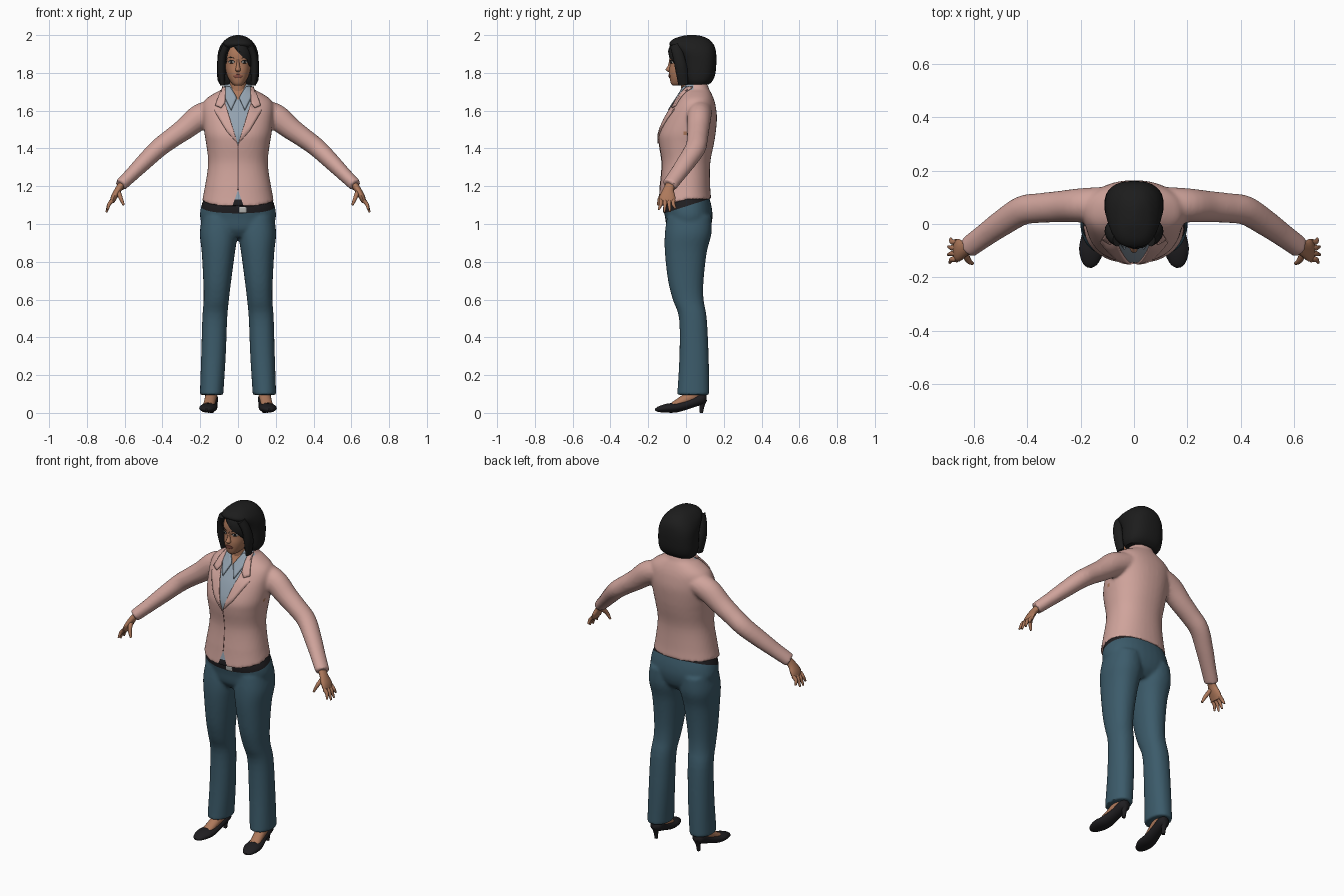
import bpy, bmesh, math
from mathutils import Vector
from mathutils.bvhtree import BVHTree

cube = bpy.data.objects.get("Cube")
if cube:
    bpy.data.objects.remove(cube)


def material(name, r, g, b):
    m = bpy.data.materials.new(name)
    m.use_nodes = True
    m.diffuse_color = (r, g, b, 1)
    node = m.node_tree.nodes["Principled BSDF"]
    node.inputs["Base Color"].default_value = (r, g, b, 1)
    node.inputs["Roughness"].default_value = 0.8
    return m


PINK = material("blazer pink", 0.63, 0.37, 0.33)
TEAL = material("trouser teal", 0.045, 0.105, 0.145)
SKIN = material("skin", 0.42, 0.19, 0.105)
HAIR = material("hair black", 0.012, 0.012, 0.012)
SHIRT = material("shirt grey blue", 0.29, 0.36, 0.43)
BLACK = material("leather black", 0.014, 0.013, 0.015)
WHITE = material("eye white", 0.6, 0.57, 0.53)
LIPS = material("lip brown", 0.27, 0.085, 0.06)
METAL = material("buckle metal", 0.5, 0.5, 0.48)
SEAM = material("seam dark pink", 0.2, 0.1, 0.09)
made = []


def add(name, bm, *mats):
    mesh = bpy.data.meshes.new(name)
    bmesh.ops.recalc_face_normals(bm, faces=bm.faces)
    bm.to_mesh(mesh)
    bm.free()
    obj = bpy.data.objects.new(name, mesh)
    bpy.context.collection.objects.link(obj)
    for m in mats:
        mesh.materials.append(m)
    made.append(obj)
    return obj


def spline(rows, steps):
    """Smooth Catmull-Rom pass through rows of numbers."""
    out = []
    for i in range(len(rows) - 1):
        a, b, c, d = (rows[max(i - 1, 0)], rows[i], rows[i + 1], rows[min(i + 2, len(rows) - 1)])
        for k in range(steps):
            t = k / steps
            out.append([q + t / 2 * (r - p + t * (2 * p - 5 * q + 4 * r - s + t * (3 * (q - r) + s - p)))
                        for p, q, r, s in zip(a, b, c, d)])
    return out + [list(rows[-1])]


def skin_rings(name, rings, mat):
    bm = bmesh.new()
    loops = [[bm.verts.new(p) for p in ring] for ring in rings]
    n = len(loops[0])
    for a, b in zip(loops, loops[1:]):
        for i in range(n):
            bm.faces.new((a[i], a[(i + 1) % n], b[(i + 1) % n], b[i]))
    bm.faces.new(loops[0])
    bm.faces.new(loops[-1])
    return add(name, bm, mat)


def oval_point(i, n, power):
    a = 2 * math.pi * i / n
    c, s = math.cos(a), math.sin(a)
    return math.copysign(abs(c) ** power, c), math.copysign(abs(s) ** power, s)


def stack(name, rows, mat, side=1, n=32, steps=4, power=0.9):
    """Level rings: height, centre x, half width, front y, back y."""
    rings = []
    for z, cx, hw, yf, yb in spline(rows, steps):
        pts = [oval_point(i, n, power) for i in range(n)]
        rings.append([(side * (cx + c * hw), (yf + yb) / 2 + s * (yb - yf) / 2, z) for c, s in pts])
    return skin_rings(name, rings, mat)


def tube(name, rows, mat, side=1, ref=(0, 1, 0), n=16, steps=4):
    """Rings square to a path: x, y, z, radius across ref, radius along ref."""
    rows = spline(rows, steps)
    path = [Vector(r[:3]) for r in rows]
    rings = []
    for i, r in enumerate(rows):
        t = (path[min(i + 1, len(path) - 1)] - path[max(i - 1, 0)]).normalized()
        v = Vector(ref)
        v = (v - t * v.dot(t)).normalized()
        u = v.cross(t)
        ring = [path[i] + u * c * r[3] + v * s * r[4] for c, s in (oval_point(k, n, 1) for k in range(n))]
        rings.append([(side * p.x, p.y, p.z) for p in ring])
    return skin_rings(name, rings, mat)


def fuse(name, parts, *mats):
    """Blend overlapping solids into one soft skin."""
    bm = bmesh.new()
    for p in parts:
        bm.from_mesh(p.data)
        made.remove(p)
        bpy.data.objects.remove(p)
    obj = add(name, bm, *mats)
    rm = obj.modifiers.new("blend", "REMESH")
    rm.mode, rm.voxel_size = "VOXEL", 0.009
    sm = obj.modifiers.new("soften", "SMOOTH")
    sm.factor, sm.iterations = 0.5, 5
    mesh = bpy.data.meshes.new_from_object(obj.evaluated_get(bpy.context.evaluated_depsgraph_get()))
    obj.modifiers.clear()
    obj.data = mesh
    mesh.materials.clear()
    for m in mats:
        mesh.materials.append(m)
    return obj


def paint(obj, planes, rule):
    """Cut clean borders, then colour faces by a rule."""
    bm = bmesh.new()
    bm.from_mesh(obj.data)
    for co, no in planes:
        bmesh.ops.bisect_plane(bm, geom=bm.verts[:] + bm.edges[:] + bm.faces[:], plane_co=co, plane_no=no)
    for f in bm.faces:
        f.material_index = rule(f.calc_center_median())
    bm.to_mesh(obj.data)
    bm.free()


def plate(name, pts, target, mat, thick=0.004, side=1, cuts=4):
    """Thin plate drawn in x and z, laid on the front of a target."""
    tree = BVHTree.FromPolygons([v.co for v in target.data.vertices], [p.vertices for p in target.data.polygons])
    bm = bmesh.new()
    bm.faces.new([bm.verts.new((side * x, -1, z)) for x, z in pts])
    bmesh.ops.triangulate(bm, faces=bm.faces[:])
    bmesh.ops.subdivide_edges(bm, edges=bm.edges[:], cuts=cuts, use_grid_fill=True)
    for v in bm.verts:
        hit = tree.ray_cast(v.co, Vector((0, 1, 0)))[0]
        v.co = hit or tree.find_nearest(Vector((v.co.x, -0.05, v.co.z)))[0]
    obj = add(name, bm, mat)
    if sum(p.normal.y * p.area for p in obj.data.polygons) > 0:
        obj.data.flip_normals()
    s = obj.modifiers.new("thickness", "SOLIDIFY")
    s.thickness, s.offset = thick, 1
    return obj


def oval(cx, cz, rx, rz, n=12):
    return [(cx + rx * math.cos(2 * math.pi * i / n), cz + rz * math.sin(2 * math.pi * i / n)) for i in range(n)]


SIDES = (("left", 1), ("right", -1))

# Trousers: hips and legs blended, belt as the cut-off top band
parts = [stack("hips", [(0.93, 0, 0.08, -0.07, 0.09), (0.97, 0, 0.17, -0.1, 0.125), (1.03, 0, 0.2, -0.11, 0.14),
                        (1.09, 0, 0.196, -0.12, 0.136), (1.15, 0, 0.175, -0.11, 0.12)], TEAL)]
for label, s in SIDES:
    parts.append(stack("leg", [(1.04, 0.1, 0.09, -0.1, 0.135), (0.95, 0.102, 0.1, -0.112, 0.135),
                               (0.85, 0.104, 0.088, -0.112, 0.11), (0.7, 0.11, 0.074, -0.095, 0.093),
                               (0.6, 0.115, 0.067, -0.07, 0.093), (0.5, 0.123, 0.066, -0.037, 0.11),
                               (0.3, 0.13, 0.065, -0.035, 0.12), (0.095, 0.14, 0.062, -0.047, 0.124)], TEAL, s))
trousers = fuse("trousers", parts, TEAL, BLACK)
paint(trousers, [((0, -0.12, 1.055), (0, -0.32, 1))], lambda c: int(c.z - 1.055 > 0.32 * (c.y + 0.12)))
plate("belt_buckle", [(0.005, 1.06), (0.045, 1.06), (0.045, 1.09), (0.005, 1.09)], trousers, METAL)

# Blazer: body and sleeves blended, with the front hem dipping
body = stack("body", [(1.13, 0, 0.19, -0.15, 0.134), (1.2, 0, 0.175, -0.138, 0.128), (1.32, 0, 0.158, -0.128, 0.128),
                      (1.42, 0, 0.168, -0.142, 0.147), (1.48, 0, 0.178, -0.143, 0.157), (1.56, 0, 0.186, -0.112, 0.164),
                      (1.62, 0, 0.188, -0.077, 0.158), (1.66, 0, 0.172, -0.05, 0.148), (1.695, 0, 0.12, -0.028, 0.133),
                      (1.715, 0, 0.083, -0.02, 0.122), (1.745, 0, 0.068, -0.01, 0.113)], PINK, n=40)
for v in body.data.vertices:
    if v.co.z < 1.2 and v.co.y < 0:
        v.co.z += 0.04 * v.co.y / 0.15 * (1.2 - v.co.z) / 0.07
parts = [body]
for label, s in SIDES:
    parts.append(tube("sleeve", [(0.12, 0.075, 1.6, 0.06, 0.064), (0.2, 0.07, 1.568, 0.068, 0.064),
                                 (0.28, 0.065, 1.505, 0.059, 0.059), (0.35, 0.06, 1.455, 0.053, 0.056),
                                 (0.42, 0.05, 1.402, 0.05, 0.055), (0.5, 0, 1.325, 0.044, 0.05),
                                 (0.56, -0.043, 1.265, 0.038, 0.045), (0.622, -0.088, 1.205, 0.034, 0.042)], PINK, s, n=24))
blazer = fuse("blazer", parts, PINK, SHIRT, SKIN, BLACK)
planes = [((0, 0, z), (s, 0, k)) for z, k in ((1.42, -0.3), (1.655, -0.5), (1.18, 0.35)) for s in (1, -1)]


def blazer_colour(c):
    x = abs(c.x)
    if c.y < 0.04 and x < 0.5 * (c.z - 1.655):
        return 2
    if c.y < 0.04 and x < 0.3 * (c.z - 1.42):
        return 1
    if c.y < 0 and x < 0.35 * (1.18 - c.z):
        return 1 if c.z > 1.125 else 3
    return 2 if (Vector((x, c.y, c.z)) - Vector((0.205, -0.005, 1.475))).length < 0.03 else 0


paint(blazer, planes, blazer_colour)
plate("front_seam", [(-0.002, 1.18), (0.002, 1.18), (0.002, 1.42), (-0.002, 1.42)], blazer, SEAM, 0.002, cuts=12)
for label, s in SIDES:
    plate(label + "_lapel", [(0.002, 1.425), (0.06, 1.49), (0.125, 1.6), (0.088, 1.607), (0.068, 1.64)],
          blazer, PINK, 0.008, s)
    plate(label + "_collar", [(0.068, 1.64), (0.088, 1.613), (0.118, 1.625), (0.095, 1.69), (0.075, 1.725), (0.062, 1.72)],
          blazer, PINK, 0.009, s)
    plate(label + "_shirt_collar", [(0.006, 1.665), (0.036, 1.6), (0.066, 1.66), (0.062, 1.725), (0.04, 1.725)],
          blazer, SHIRT, 0.009, s)

# Hands: palm, four fingers and a thumb
for label, s in SIDES:
    tube(label + "_palm", [(0.605, -0.075, 1.222, 0.02, 0.026), (0.632, -0.092, 1.185, 0.018, 0.028),
                           (0.655, -0.098, 1.145, 0.017, 0.042), (0.668, -0.1, 1.115, 0.012, 0.04)], SKIN, s)
    for i, reach in enumerate((0.045, 0.058, 0.055, 0.038)):
        y = -0.133 + 0.022 * i
        tip = (0.668 + reach * 0.5, y - 0.012 + 0.008 * i, 1.12 - reach)
        tube(label + "_finger_%d" % (i + 1), [(0.664, y, 1.125, 0.011, 0.011), (0.682, y, 1.105, 0.01, 0.01),
                                              (*tip, 0.005, 0.005)], SKIN, s, n=10)
    tube(label + "_thumb", [(0.635, -0.1, 1.175, 0.012, 0.014), (0.622, -0.135, 1.14, 0.011, 0.012),
                            (0.605, -0.148, 1.1, 0.006, 0.006)], SKIN, s, n=10)

# Feet and heeled shoes
for label, s in SIDES:
    tube(label + "_foot", [(0.138, 0.06, 0.16, 0.03, 0.03), (0.14, 0.05, 0.105, 0.036, 0.032),
                           (0.146, 0.0, 0.072, 0.03, 0.031), (0.156, -0.07, 0.038, 0.018, 0.03)], SKIN, s, (1, 0, 0))
    tube(label + "_shoe", [(0.138, 0.108, 0.08, 0.015, 0.015), (0.139, 0.085, 0.076, 0.03, 0.034),
                           (0.144, 0.02, 0.05, 0.026, 0.035), (0.153, -0.05, 0.029, 0.026, 0.044),
                           (0.16, -0.1, 0.025, 0.024, 0.046), (0.165, -0.145, 0.019, 0.015, 0.03),
                           (0.167, -0.163, 0.016, 0.005, 0.01)], BLACK, s, (1, 0, 0), n=20)
    tube(label + "_heel", [(0.139, 0.088, 0.07, 0.024, 0.024), (0.14, 0.084, 0.035, 0.013, 0.013),
                           (0.14, 0.08, 0, 0.01, 0.01)], BLACK, s, n=12)

# Neck, head and nose
stack("neck", [(1.62, 0, 0.055, -0.02, 0.1), (1.7, 0, 0.048, -0.024, 0.09), (1.78, 0, 0.048, -0.03, 0.09)], SKIN)
head = stack("head", [(1.733, 0, 0.018, -0.07, -0.02), (1.745, 0, 0.034, -0.08, 0.02), (1.775, 0, 0.053, -0.087, 0.07),
                      (1.81, 0, 0.064, -0.09, 0.1), (1.85, 0, 0.07, -0.085, 0.12), (1.9, 0, 0.072, -0.088, 0.13),
                      (1.95, 0, 0.06, -0.072, 0.12), (1.98, 0, 0.03, -0.03, 0.08)], SKIN, power=0.85)
stack("nose", [(1.875, 0, 0.007, -0.088, -0.06), (1.84, 0, 0.009, -0.095, -0.06), (1.817, 0, 0.015, -0.108, -0.06),
               (1.806, 0, 0.01, -0.095, -0.06)], SKIN, n=16)

# Face details
plate("lips", [(-0.026, 1.784), (-0.008, 1.793), (0.008, 1.793), (0.026, 1.784), (0.012, 1.774), (-0.012, 1.774)],
      head, LIPS, 0.004)
for label, s in SIDES:
    plate(label + "_lash", oval(0.034, 1.859, 0.018, 0.009), head, HAIR, 0.001, s, 2)
    plate(label + "_eye", oval(0.034, 1.857, 0.015, 0.006), head, WHITE, 0.002, s, 2)
    plate(label + "_iris", oval(0.034, 1.857, 0.006, 0.006), head, HAIR, 0.003, s, 2)
    plate(label + "_eyebrow", [(0.014, 1.876), (0.04, 1.886), (0.058, 1.877), (0.04, 1.881)], head, HAIR, 0.003, s)

# Bobbed hair with side locks and a swept fringe
stack("hair", [(1.738, 0, 0.095, 0.005, 0.12), (1.76, 0, 0.107, -0.008, 0.142), (1.8, 0, 0.111, -0.015, 0.156),
               (1.86, 0, 0.11, -0.022, 0.161), (1.9, 0, 0.107, -0.04, 0.16), (1.93, 0, 0.099, -0.068, 0.155),
               (1.955, 0, 0.086, -0.088, 0.143), (1.98, 0, 0.062, -0.065, 0.118), (1.995, 0, 0.032, -0.02, 0.08),
               (2, 0, 0.01, 0.01, 0.05)], HAIR, power=0.8)
for label, s in SIDES:
    tube(label + "_side_lock", [(0.06, -0.055, 1.945, 0.02, 0.03), (0.082, -0.04, 1.89, 0.02, 0.03),
                                (0.088, -0.025, 1.82, 0.022, 0.032), (0.082, -0.015, 1.735, 0.012, 0.025)], HAIR, s)
plate("fringe_left", [(-0.03, 1.955), (-0.012, 1.925), (0.022, 1.9), (0.045, 1.87), (0.06, 1.835), (0.075, 1.84),
                      (0.075, 1.93), (0.05, 1.96)], head, HAIR, 0.0095)
plate("fringe_right", [(-0.03, 1.955), (-0.052, 1.91), (-0.066, 1.85), (-0.075, 1.85), (-0.072, 1.93), (-0.055, 1.96)],
      head, HAIR, 0.0095)

# Smooth shading with crisp edges
bpy.ops.object.select_all(action="DESELECT")
for obj in made:
    obj.select_set(True)
bpy.context.view_layer.objects.active = made[0]
bpy.ops.object.shade_smooth_by_angle(angle=math.radians(45))
